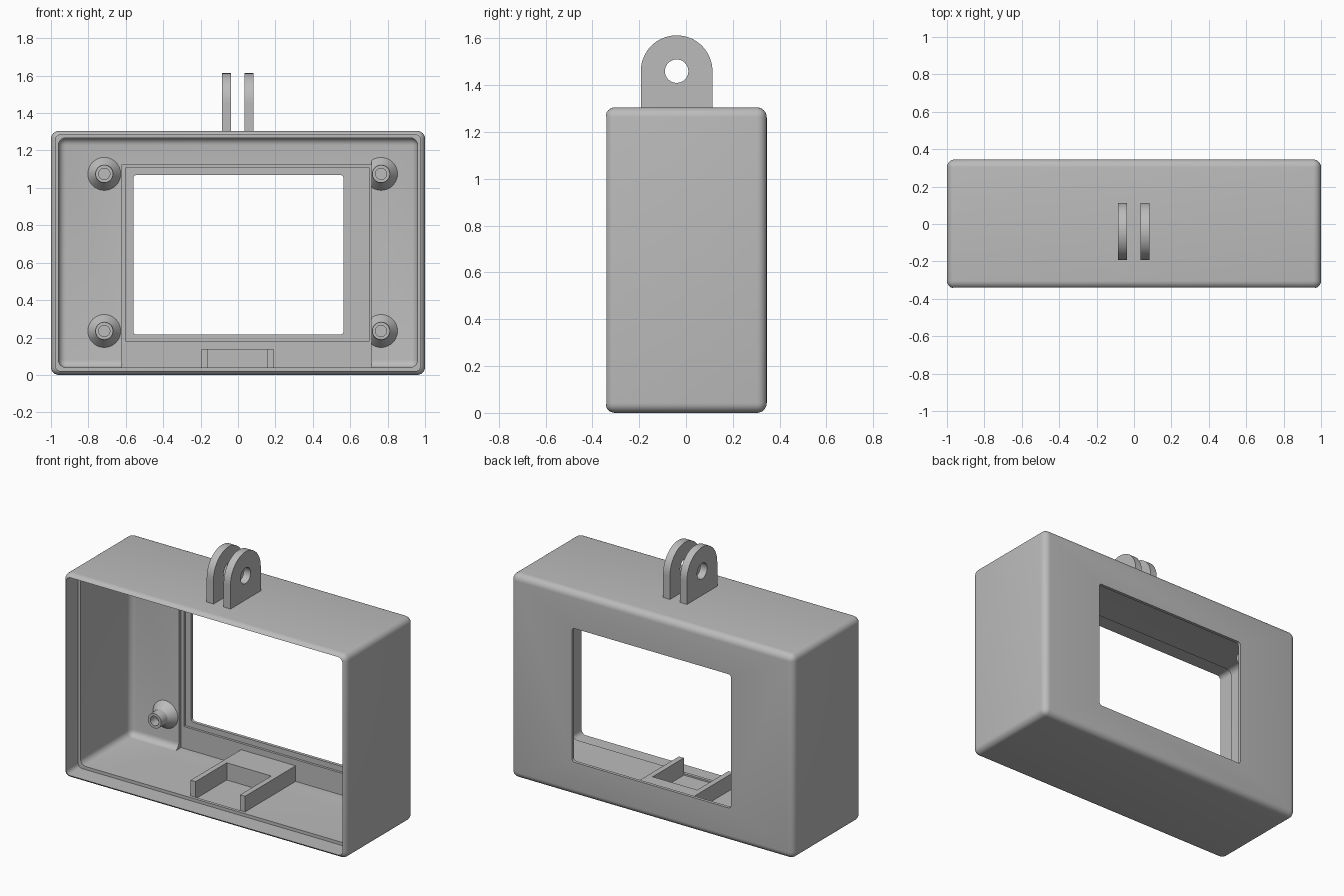
import bpy, bmesh, math
from mathutils import Matrix, Vector

cube = bpy.data.objects.get("Cube")
if cube:
    bpy.data.objects.remove(cube)

GREY = (0.5, 0.5, 0.5, 1)
mat = bpy.data.materials.new("plain grey")
mat.use_nodes = True
mat.diffuse_color = GREY
mat.node_tree.nodes["Principled BSDF"].inputs["Base Color"].default_value = GREY


def make(name, bm):
    bmesh.ops.recalc_face_normals(bm, faces=bm.faces)
    mesh = bpy.data.meshes.new(name)
    bm.to_mesh(mesh)
    bm.free()
    mesh.materials.append(mat)
    ob = bpy.data.objects.new(name, mesh)
    bpy.context.collection.objects.link(ob)
    return ob


def box(name, xs, ys, zs, radius=0, edges="none"):
    """Box from ranges; rounds 'depth' edges (along y) or all but the 'front' ones."""
    bm = bmesh.new()
    bmesh.ops.create_cube(bm, size=1)
    for v in bm.verts:
        v.co = Vector(r[0] if c < 0 else r[1] for c, r in zip(v.co, (xs, ys, zs)))
    if radius:
        def rounded(e):
            a, b = (v.co.y for v in e.verts)
            return a != b or (edges == "back" and a > ys[0])
        bmesh.ops.bevel(bm, geom=[e for e in bm.edges if rounded(e)], offset=radius,
                        segments=6, profile=0.5, affect="EDGES")
    return make(name, bm)


def lathe(name, profile, centre, axis="Y", steps=40):
    """Revolve (radius, depth) points round an axis; depth runs along that axis."""
    bm = bmesh.new()
    vs = [bm.verts.new((r, 0, h)) for r, h in profile]
    es = [bm.edges.new(p) for p in zip(vs, vs[1:])]
    bmesh.ops.spin(bm, geom=vs + es, cent=(0, 0, 0), axis=(0, 0, 1),
                   angle=math.tau, steps=steps)
    bmesh.ops.remove_doubles(bm, verts=bm.verts, dist=1e-5)
    turn = Matrix.Rotation(math.pi / 2, 4, "X" if axis == "Y" else "Y")
    bm.transform(Matrix.Translation(centre) @ turn)
    return make(name, bm)


def combine(ob, other, operation="DIFFERENCE"):
    mod = ob.modifiers.new("cut", "BOOLEAN")
    mod.operation, mod.solver, mod.object = operation, "EXACT", other
    deps = bpy.context.evaluated_depsgraph_get()
    mesh = bpy.data.meshes.new_from_object(ob.evaluated_get(deps))
    ob.modifiers.clear()
    ob.data = mesh
    mesh.materials.clear()
    mesh.materials.append(mat)
    bpy.data.objects.remove(other)


parts = []

# Housing: rounded shell, stepped front rim, recesses and window in the back
housing = box("housing", (-1, 1), (-0.345, 0.345), (0, 1.305), 0.042, "back")
for cutter in (
    box("cavity", (-0.96, 0.96), (-0.5, 0.288), (0.04, 1.268), 0.04, "back"),
    box("rim_step", (-0.977, 0.977), (-0.5, -0.22), (0.02, 1.285), 0.03, "depth"),
    box("screen_pocket", (-0.62, 0.715), (0.1, 0.31), (0.04, 1.125)),
    box("screen_seat", (-0.6, 0.7), (0.2, 0.325), (0.18, 1.11)),
    box("window", (-0.56, 0.565), (0.2, 0.5), (0.215, 1.07), 0.02, "depth"),
    box("floor_recess", (-0.16, 0.155), (-0.2, 0.115), (0.03, 0.1)),
):
    combine(housing, cutter)
parts.append(housing)

# U-shaped tray on the floor
tray = box("tray", (-0.195, 0.19), (-0.2, 0.312), (0.035, 0.14))
combine(tray, box("tray_gap", (-0.16, 0.155), (-0.4, 0.115), (0, 0.3)))
parts.append(tray)

# Screw posts with flared feet and blind holes
POST = [(0, -0.01), (0.088, -0.01), (0.088, 0), (0.05, 0.05), (0.047, 0.11),
        (0.03, 0.11), (0.03, 0.05), (0, 0.05)]
for side, x in (("right", -0.715), ("left", 0.765)):
    for level, z in (("lower", 0.235), ("upper", 1.075)):
        post = lathe(f"{level}_{side}_screw_post", POST, (x, 0.288, z))
        if side == "left":
            combine(post, box("post_trim", (0.5, 0.715), (0, 0.5), (0, 1.3)))
        parts.append(post)

# Pair of mounting lugs with round tops and a pin hole
Y, Z, R = -0.04, 1.46, 0.153
for side, x0, x1 in (("right", -0.086, -0.038), ("left", 0.034, 0.082)):
    def disc(name, r, grow=0):
        return lathe(name, [(0, x0 - grow), (r, x0 - grow), (r, x1 + grow), (0, x1 + grow)],
                     (0, Y, Z), "X", 64)
    lug = box(f"{side}_mount_lug", (x0, x1), (Y - R, Y + R), (1.29, Z))
    combine(lug, disc("lug_top", R), "UNION")
    combine(lug, disc("pin_hole", 0.05, 0.02))
    parts.append(lug)

# Smooth curves, crisp edges
bpy.ops.object.select_all(action="DESELECT")
for ob in parts:
    ob.select_set(True)
bpy.context.view_layer.objects.active = housing
bpy.ops.object.shade_smooth_by_angle(angle=math.radians(30))
